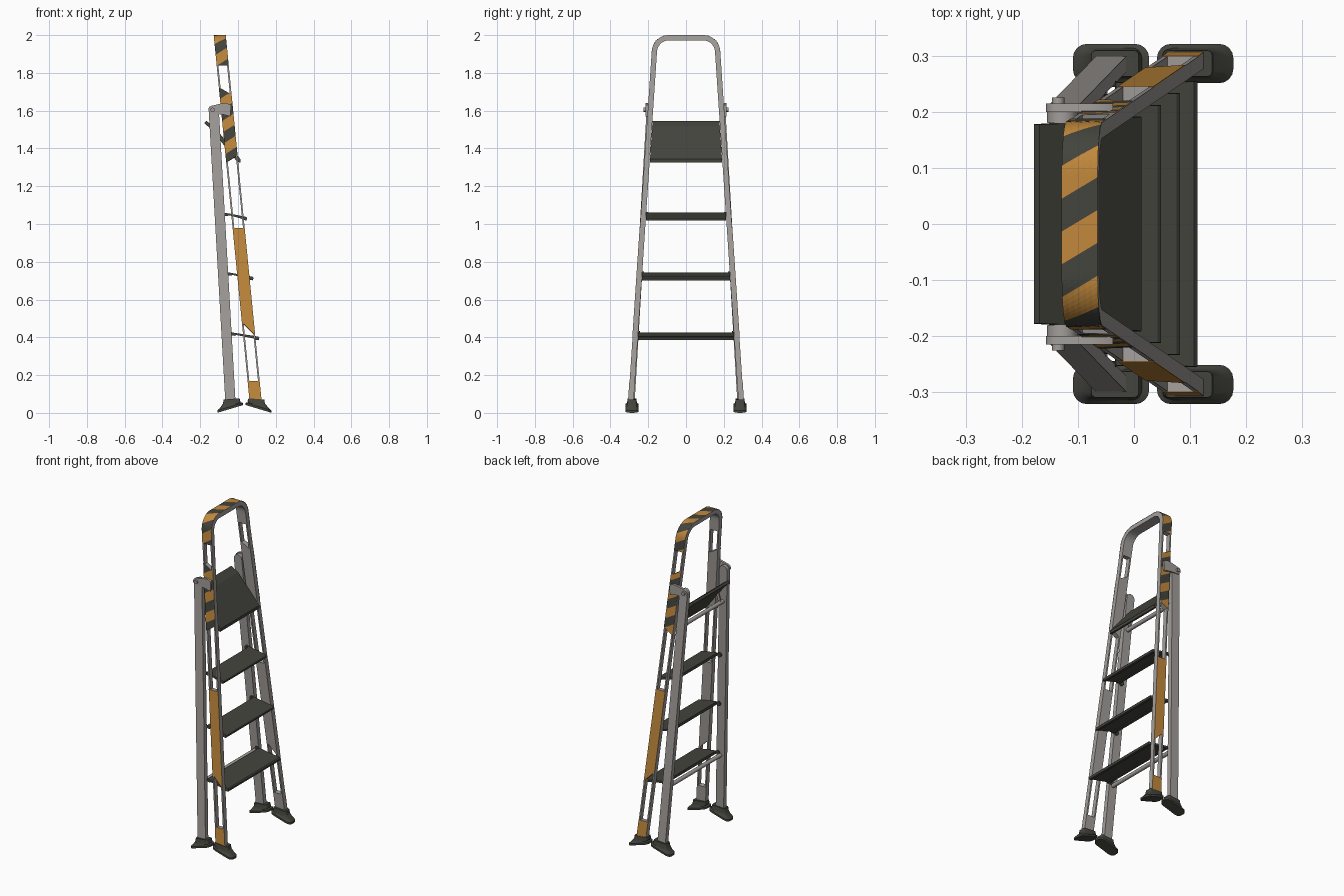
import bpy, bmesh, math
from mathutils import Vector

if "Cube" in bpy.data.objects:
    bpy.data.objects.remove(bpy.data.objects["Cube"])


def material(name, rgb):
    m = bpy.data.materials.new(name)
    m.diffuse_color = (*rgb, 1)
    m.use_nodes = True
    m.node_tree.nodes["Principled BSDF"].inputs["Base Color"].default_value = m.diffuse_color
    return m


GREY = material("brushed grey metal", (0.36, 0.34, 0.325))
DARK = material("dark rubber", (0.057, 0.058, 0.047))
ORANGE = material("warning orange", (0.54, 0.25, 0.045))


def finish(bm, name, mats, smooth=False):
    bmesh.ops.remove_doubles(bm, verts=bm.verts, dist=1e-5)
    bmesh.ops.dissolve_degenerate(bm, edges=bm.edges, dist=1e-5)
    bmesh.ops.recalc_face_normals(bm, faces=bm.faces)
    me = bpy.data.meshes.new(name)
    bm.to_mesh(me)
    bm.free()
    for m in mats:
        me.materials.append(m)
    ob = bpy.data.objects.new(name, me)
    bpy.context.collection.objects.link(ob)
    if smooth:
        bpy.context.view_layer.objects.active = ob
        ob.select_set(True)
        bpy.ops.object.shade_smooth_by_angle(angle=math.radians(30))
        ob.select_set(False)
    return ob


def loft(bm, rings):
    """Skin closed rings of points and cap both ends."""
    vs = [[bm.verts.new(p) for p in r] for r in rings]
    n = len(vs[0])
    for a, b in zip(vs, vs[1:]):
        for i in range(n):
            bm.faces.new((a[i], a[(i + 1) % n], b[(i + 1) % n], b[i]))
    bm.faces.new(vs[0])
    bm.faces.new(vs[-1])


def prism(name, profile, ya, yb, mat, smooth=False):
    """Extrude an xz profile between two y functions of z."""
    bm = bmesh.new()
    loft(bm, [[(x, f(z), z) for x, z in profile] for f in (ya, yb)])
    return finish(bm, name, [mat], smooth)


def arc(cx, cz, r, a0, a1, n):
    return [(cx + r * math.cos(math.radians(a0 + (a1 - a0) * i / n)),
             cz + r * math.sin(math.radians(a0 + (a1 - a0) * i / n))) for i in range(n + 1)]


# ---- main frame: position along an arch-shaped path, s = 0 at the top centre
LEAN, R, FLAT = math.atan(0.067), 0.09, 0.0915
TURN = math.pi / 2 - LEAN
S1 = FLAT + R * TURN
DEPTH = 0.028


def rail_y(z):
    return 0.305 - 0.067 * (z - 0.07)


def at_z(z):
    return S1 + (2 - R + R * math.sin(LEAN) - z) / math.cos(LEAN)


def frame_point(s, w, d):
    """w = across the rail (x), d = depth inward from the outer face."""
    t = abs(s)
    if t < FLAT:
        y, z, ny, nz = t, 2.0, 0, 1
    else:
        a = math.pi / 2 - min((t - FLAT) / R, TURN)
        ny, nz = math.cos(a), math.sin(a)
        y, z = FLAT + R * ny, 2 - R + R * nz
        rest = max(0, t - S1)
        y, z = y + rest * math.sin(LEAN), z - rest * math.cos(LEAN)
    y, z = y - ny * d, z - nz * d
    return Vector((0.0993 - 0.098 * z + w, math.copysign(y, s), z))


def band(bm, lo, hi, w0, w1, klo=0, khi=0, d0=0, d1=DEPTH):
    n = max(1, math.ceil((hi - lo) / 0.015))
    rings = []
    for i in range(n + 1):
        def s(w):
            a, b = lo + klo * w, hi + khi * w
            return a + (b - a) * i / n
        rings.append([frame_point(s(w), w, d) for w, d in ((w0, d0), (w1, d0), (w1, d1), (w0, d1))])
    loft(bm, rings)


W, F = 0.032, 0.023
# panels closing the rail: (start, end, start slant, end slant) per side
hazard = [(-at_z(1.84), at_z(1.84), 0, 0)]
plain = []
for lo, hi, klo, khi, group in ((at_z(1.705), at_z(1.345), 0.6, -0.6, hazard),
                                (at_z(0.98), at_z(0.445), 0, 1.1, plain),
                                (at_z(0.17), at_z(0.05), 0, 0, plain)):
    group.append((lo, hi, klo, khi))
    group.append((-hi, -lo, -khi, -klo))

bm = bmesh.new()
for sgn in (-1, 1):
    w = sorted((sgn * W, sgn * F))
    band(bm, -at_z(0.04), at_z(0.04), *w)
for lo, hi, klo, khi in hazard + plain:
    band(bm, lo, hi, -F, F, klo, khi)
finish(bm, "main_frame", [GREY], True)

# plain orange side plates
bm = bmesh.new()
for lo, hi, klo, khi in plain:
    band(bm, lo, hi, -W, W, klo, khi, -0.0015, 0.0)
finish(bm, "orange_plates", [ORANGE])

# diagonal hazard stripes wrapped over the arch, on a skewed grid
bm = bmesh.new()
PERIOD, SKEW, COLS = 0.117, 0.6, 6
for lo, hi, klo, khi in hazard:
    rows = {}
    i0, i1 = int((lo - 0.1) / PERIOD * 12), int((hi + 0.1) / PERIOD * 12)
    for i in range(i0, i1):
        row = []
        for c in range(COLS + 1):
            w = -W + 2 * W * c / COLS
            s = 0.035 - PERIOD / 4 + i * PERIOD / 12 + SKEW * w
            s = min(max(s, lo + klo * w), hi + khi * w)
            row.append(bm.verts.new(frame_point(s, w, -0.0015)))
        rows[i] = row
    for i in range(i0, i1 - 1):
        for c in range(COLS):
            q = (rows[i][c], rows[i][c + 1], rows[i + 1][c + 1], rows[i + 1][c])
            if (q[0].co - q[3].co).length + (q[1].co - q[2].co).length > 1e-6:
                f = bm.faces.new(q)
                f.material_index = 0 if (i // 6) % 2 == 0 else 1
bmesh.ops.delete(bm, geom=[v for v in bm.verts if not v.link_faces], context='VERTS')
finish(bm, "hazard_stripes", [DARK, ORANGE])

# ---- treads and the folded-up platform
def inner(z):
    return rail_y(z) - DEPTH - 0.001


def minus_inner(z):
    return -inner(z)


for i, (x0, z0, x1, z1) in enumerate(((-0.032, 0.426, 0.113, 0.404), (-0.052, 0.744, 0.082, 0.721),
                                      (-0.07, 1.06, 0.048, 1.038))):
    prof = [(x0, z0), (x1 - 0.006, z1), (x1, z1 - 0.006), (x1 - 0.003, z1 - 0.019),
            (x1 - 0.02, z1 - 0.017), (x1 - 0.022, z1 - 0.012), (x0 + 0.02, z0 - 0.013),
            (x0 + 0.018, z0 - 0.018), (x0 - 0.002, z0 - 0.016)]
    prism(f"step_{i + 1}", prof, minus_inner, inner, DARK)
prism("platform", [(-0.178, 1.535), (-0.168, 1.546), (-0.125, 1.515), (0.013, 1.343), (0.012, 1.325),
                   (-0.004, 1.329), (-0.134, 1.492)], minus_inner, inner, DARK)

# ---- rear legs, hinges, pins
def leg_y(z, off):
    return 0.285 - 0.059 * (z - 0.07) + off


for side, s in (("left", -1), ("right", 1)):
    prism(f"rear_leg_{side}", [(-0.066, 0.04), (-0.012, 0.04)] + arc(-0.128, 1.597, 0.027, 0, 180, 10),
          lambda z: s * leg_y(z, -0.014), lambda z: s * leg_y(z, 0.014), GREY, True)
    prism(f"hinge_bracket_{side}", arc(-0.135, 1.605, 0.022, 90, 270, 10) +
          [(-0.08, 1.58), (-0.04, 1.57), (-0.037, 1.63), (-0.06, 1.64), (-0.09, 1.638)],
          lambda z: s * 0.2, lambda z: s * 0.215, GREY, True)
    prism(f"hinge_bolt_{side}", arc(-0.135, 1.605, 0.011, 0, 337.5, 15),
          lambda z: s * 0.213, lambda z: s * 0.225, GREY, True)
    prism(f"platform_link_{side}", [(-0.124, 1.395), (-0.108, 1.39), (-0.09, 1.45), (-0.106, 1.458)],
          lambda z: s * 0.165, lambda z: s * 0.172, GREY)
    # pivot tabs joining the steps to the rear legs
    for x, z in ((-0.045, 0.42), (-0.065, 0.735), (-0.084, 1.05)):
        prism(f"step_pivot_{side}", arc(x, z, 0.014, 0, 330, 11),
              lambda q: s * (inner(q) - 0.008), lambda q: s * leg_y(q, -0.01), DARK)

# ---- cross bars between the rear legs
for name, x, z in (("lower_cross_bar", -0.059, 0.405), ("upper_cross_bar", -0.116, 1.395)):
    prism(name, arc(x, z, 0.012, 0, 337.5, 15), lambda q: -leg_y(q, -0.01), lambda q: leg_y(q, -0.01), GREY, True)


# ---- rubber feet: lofted rounded rectangles with a slanted sole
def ring(cx, cy, hx, hy, r, z, slope):
    pts = []
    for a0, sx, sy in ((0, 1, 1), (90, -1, 1), (180, -1, -1), (270, 1, -1)):
        for x, y in arc(sx * (hx - r), sy * (hy - r), r, a0, a0 + 90, 4):
            pts.append((cx + x, cy + y, z + slope * x))
    return pts


for side, s in (("left", -1), ("right", 1)):
    for name, sole, top, d in (("front_foot", 0.109, 0.097, -1), ("rear_foot", -0.041, -0.034, 1)):
        bm = bmesh.new()
        y = s * 0.286
        loft(bm, [ring(sole, y, 0.068, 0.035, 0.025, 0.021, 0.3 * d),
                  ring(sole, y, 0.068, 0.035, 0.025, 0.033, 0.3 * d),
                  ring(sole, y, 0.055, 0.028, 0.018, 0.04, 0.27 * d),
                  ring(top, y, 0.046, 0.025, 0.01, 0.055, 0.15 * d),
                  ring(top, y, 0.042, 0.023, 0.008, 0.074, 0.08 * d)])
        finish(bm, f"{name}_{side}", [DARK], True)
